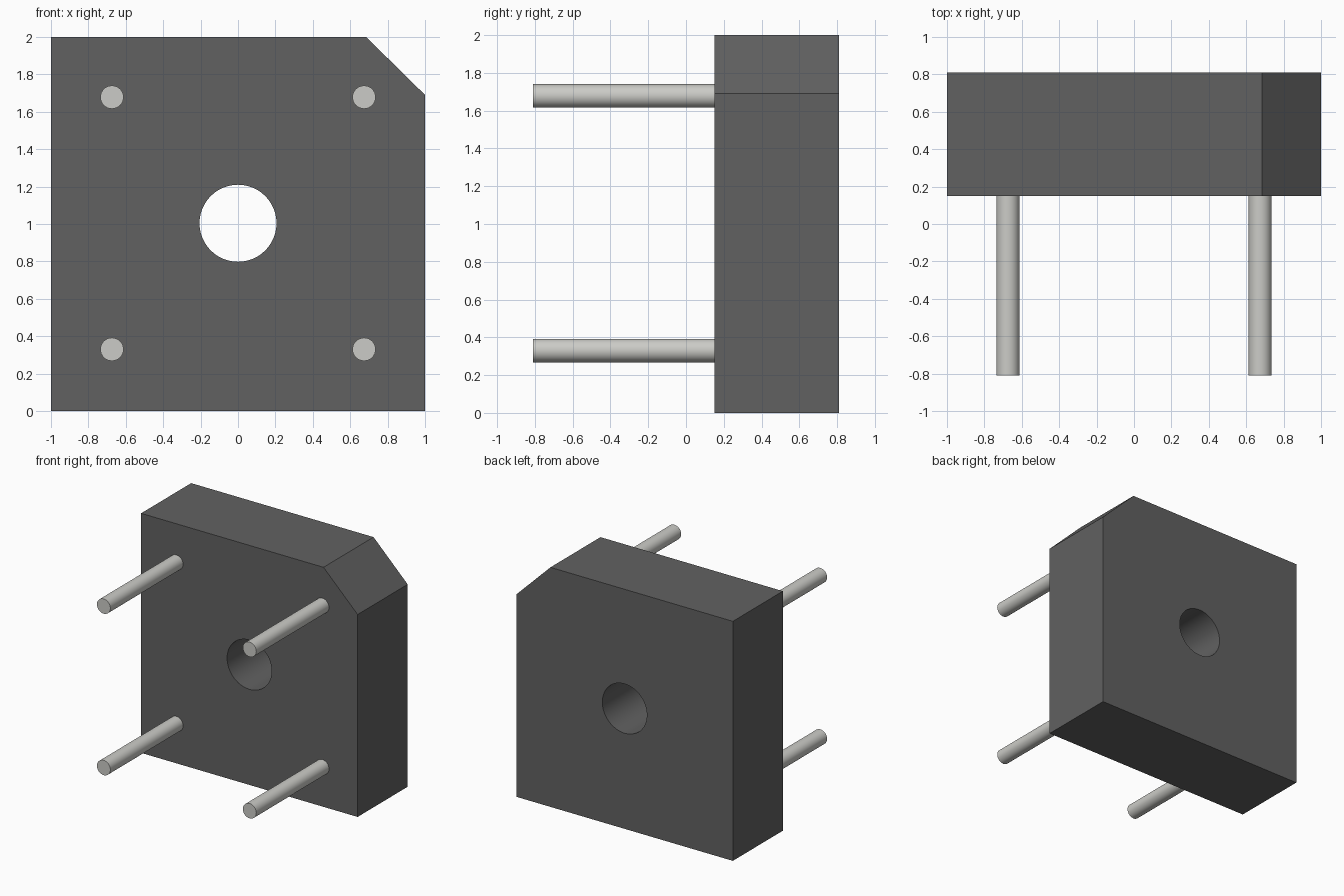
import bpy, math

if "Cube" in bpy.data.objects:
    bpy.data.objects.remove(bpy.data.objects["Cube"])

FRONT, BACK, TIP = 0.15, 0.81, -0.81
MID_Z = 1.004


def material(name, rgb):
    m = bpy.data.materials.new(name)
    m.diffuse_color = (*rgb, 1)
    m.use_nodes = True
    m.node_tree.nodes["Principled BSDF"].inputs["Base Color"].default_value = m.diffuse_color
    return m


def rod(name, x, z, radius, y0, y1, sides):
    """Cylinder running along y from y0 to y1."""
    bpy.ops.mesh.primitive_cylinder_add(
        vertices=sides, radius=radius, depth=y1 - y0,
        location=(x, (y0 + y1) / 2, z), rotation=(math.pi / 2, 0, 0))
    ob = bpy.context.object
    ob.name = name
    bpy.ops.object.shade_smooth_by_angle(angle=math.radians(30))
    return ob


plastic = material("dark_plastic", (0.12, 0.12, 0.12))
metal = material("pin_metal", (0.6, 0.6, 0.57))

# Body: square block with one clipped corner
profile = [(-1, 0), (1, 0), (1, 1.69), (0.685, 2), (-1, 2)]
n = len(profile)
verts = [(x, y, z) for y in (FRONT, BACK) for x, z in profile]
faces = [tuple(range(n)), tuple(reversed(range(n, 2 * n)))]
faces += [(i, i + n, (i + 1) % n + n, (i + 1) % n) for i in range(n)]
mesh = bpy.data.meshes.new("body")
mesh.from_pydata(verts, [], faces)
mesh.materials.append(plastic)
body = bpy.data.objects.new("body", mesh)
bpy.context.collection.objects.link(body)

# Round mounting hole through the body
cutter = rod("hole_cutter", 0, MID_Z, 0.206, FRONT - 0.2, BACK + 0.2, 48)
cutter.hide_render = True
cutter.data.materials.append(plastic)
cut = body.modifiers.new("mounting_hole", 'BOOLEAN')
cut.operation = 'DIFFERENCE'
cut.solver = 'EXACT'
cut.object = cutter
bpy.ops.object.select_all(action='DESELECT')
body.select_set(True)
bpy.context.view_layer.objects.active = body
bpy.ops.object.modifier_apply(modifier=cut.name)
bpy.data.objects.remove(cutter)
bpy.ops.object.shade_smooth_by_angle(angle=math.radians(30))

# Four contact pins, one near each corner
for side, sx in (("left", -1), ("right", 1)):
    for level, sz in (("lower", -1), ("upper", 1)):
        pin = rod(f"{level}_{side}_pin", sx * 0.674, MID_Z + sz * 0.674,
                  0.062, TIP, FRONT + 0.01, 32)
        pin.data.materials.append(metal)
